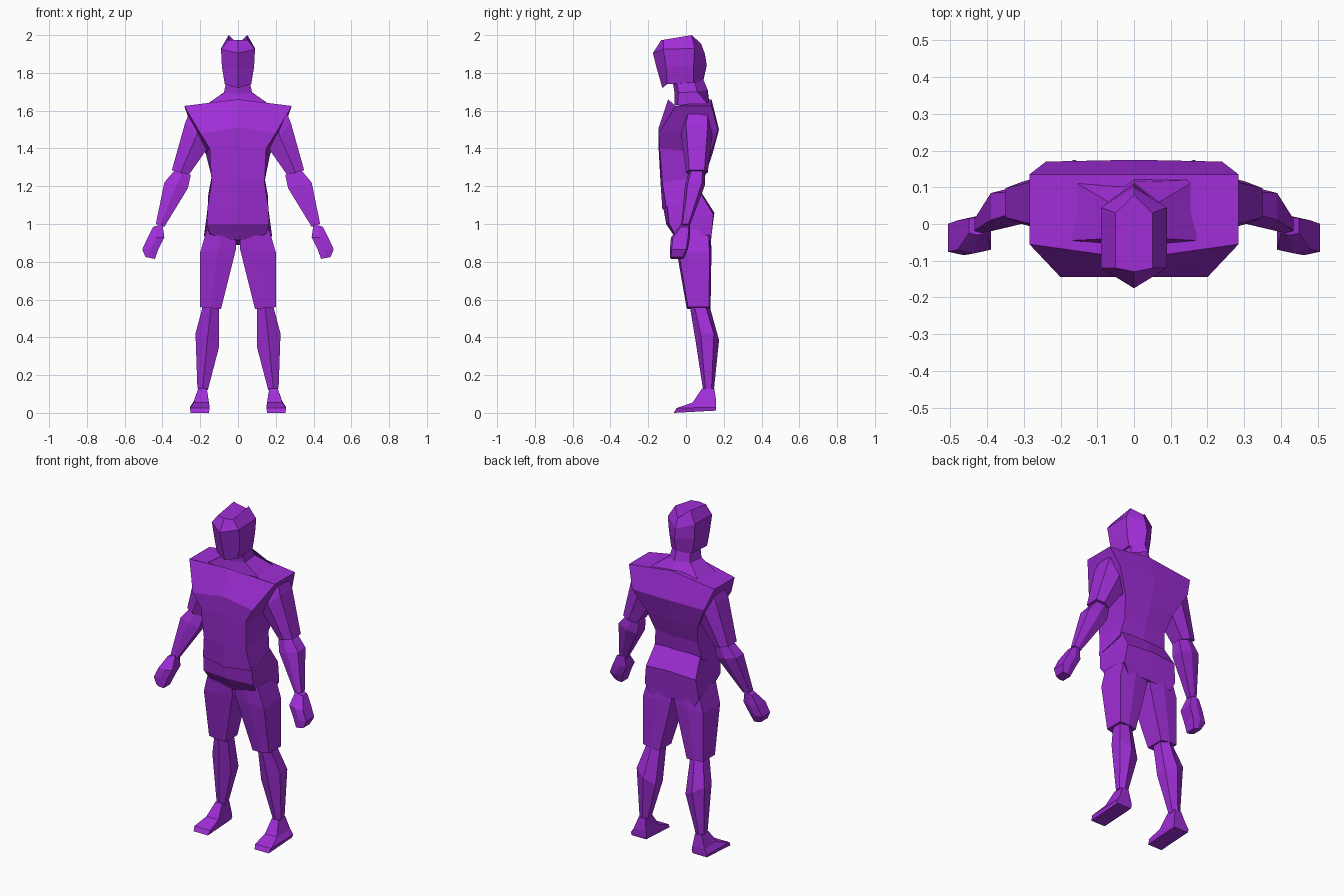
import bpy, bmesh
from mathutils import Vector

purple = bpy.data.materials.new("purple")
purple.diffuse_color = (0.35, 0.027, 0.68, 1)


def loft(name, rings, mirror=False):
    """Skin a stack of equal-length rings into a closed flat-shaded part."""
    bm = bmesh.new()
    for side in ((1, -1) if mirror else (1,)):
        vs = [[bm.verts.new((x * side, y, z)) for x, y, z in r] for r in rings]
        n = len(rings[0])
        for a, b in zip(vs, vs[1:]):
            for i in range(n):
                j = (i + 1) % n
                bm.faces.new((a[i], a[j], b[j], b[i]))
        bm.faces.new(vs[0])
        bm.faces.new(vs[-1])
    bmesh.ops.recalc_face_normals(bm, faces=bm.faces[:])
    me = bpy.data.meshes.new(name)
    bm.to_mesh(me)
    bm.free()
    me.materials.append(purple)
    ob = bpy.data.objects.new(name, me)
    bpy.context.collection.objects.link(ob)
    return ob


def body_ring(front, front_side, back_side, back):
    """Symmetric ring: centre points are (y, z), side points are (x, y, z)."""
    fx, fy, fz = front_side
    bx, by, bz = back_side
    return [(0, *front), (fx, fy, fz), (bx, by, bz),
            (0, *back), (-bx, by, bz), (-fx, fy, fz)]


def limb_ring(xo, zo, xi, zi, yf, yb, bevel):
    """Six-sided limb section, outer and inner edges at their own heights."""
    c = (yb - yf) * bevel
    xm, zm = (xo + xi) / 2, (zo + zi) / 2
    return [(xi, yf + c, zi), (xm, yf, zm), (xo, yf + c, zo),
            (xo, yb - c, zo), (xm, yb, zm), (xi, yb - c, zi)]


def body(name, rows):
    return loft(name, [body_ring(*r) for r in rows])


def limbs(name, bevel, rows):
    return loft(name, [limb_ring(*r, bevel) for r in rows], mirror=True)


# Head with a central face ridge
body("head", [
    ((-.125, 1.72), (.07, -.10, 1.74), (.07, .04, 1.75), (.09, 1.75)),
    ((-.155, 1.825), (.085, -.105, 1.83), (.085, .04, 1.84), (.11, 1.84)),
    ((-.175, 1.905), (.09, -.12, 1.925), (.09, .045, 1.93), (.10, 1.90)),
    ((-.13, 1.975), (.05, -.12, 1.975), (.05, .03, 2.0), (.08, 1.955)),
])

# Neck flaring into the trapezius
body("neck", [
    ((-.06, 1.63), (.17, -.045, 1.63), (.17, .12, 1.63), (.125, 1.63)),
    ((-.06, 1.69), (.075, -.04, 1.695), (.07, .06, 1.70), (.115, 1.71)),
    ((-.07, 1.75), (.06, -.05, 1.76), (.055, .04, 1.77), (.09, 1.77)),
])

# Chest, wide at the shoulders and tapering to the waist
body("torso", [
    ((-.125, 1.075), (.16, -.105, 1.09), (.16, .07, 1.14), (.08, 1.14)),
    ((-.135, 1.22), (.14, -.125, 1.22), (.14, .09, 1.25), (.10, 1.25)),
    ((-.145, 1.40), (.15, -.14, 1.40), (.17, .13, 1.37), (.14, 1.37)),
    ((-.145, 1.51), (.20, -.145, 1.48), (.24, .17, 1.50), (.175, 1.50)),
    ((-.095, 1.66), (.285, -.055, 1.625), (.285, .135, 1.625), (.135, 1.66)),
])

# Hips
body("pelvis", [
    ((-.05, .915), (.11, -.05, .93), (.15, .13, .88), (.13, .89)),
    ((-.065, .94), (.15, -.06, .95), (.18, .135, .94), (.135, .94)),
    ((-.105, 1.0), (.165, -.09, 1.0), (.165, .145, 1.05), (.15, 1.06)),
    ((-.12, 1.085), (.16, -.10, 1.10), (.15, .08, 1.16), (.08, 1.17)),
])

# Arms
limbs("upper_arms", .15, [
    (.25, 1.61, .15, 1.60, 0, .13),
    (.28, 1.535, .155, 1.41, -.025, .14),
    (.35, 1.285, .26, 1.26, 0, .115),
])
limbs("forearms", .15, [
    (.335, 1.285, .25, 1.26, .015, .10),
    (.39, 1.22, .265, 1.19, -.005, .10),
    (.435, 1.0, .39, .985, -.025, .02),
])
limbs("hands", .1, [
    (.45, .985, .40, 1.0, -.03, .02),
    (.48, .925, .39, .93, -.08, .02),
    (.507, .865, .42, .87, -.085, .01),
    (.49, .825, .44, .815, -.085, -.01),
])

# Legs
limbs("thighs", .06, [
    (.165, .97, .01, .95, -.06, .13),
    (.20, .85, .01, .87, -.05, .135),
    (.20, .56, .09, .55, .003, .13),
])
limbs("shins", .22, [
    (.185, .57, .10, .56, .02, .125),
    (.225, .42, .10, .35, .05, .175),
    (.215, .13, .16, .12, .09, .148),
])


# Feet: wedge with a thin toe
def foot_ring(xo, xi, yf, zf, yb, zb):
    return [(xi, yf, zf), (xo, yf, zf), (xo, yb, zb), (xi, yb, zb)]


loft("feet", [foot_ring(*r) for r in (
    (.21, .165, .085, .13, .15, .13),
    (.235, .155, .035, .055, .16, .06),
    (.255, .15, -.05, .025, .16, .03),
    (.25, .155, -.065, 0, .158, .012),
)], mirror=True)
